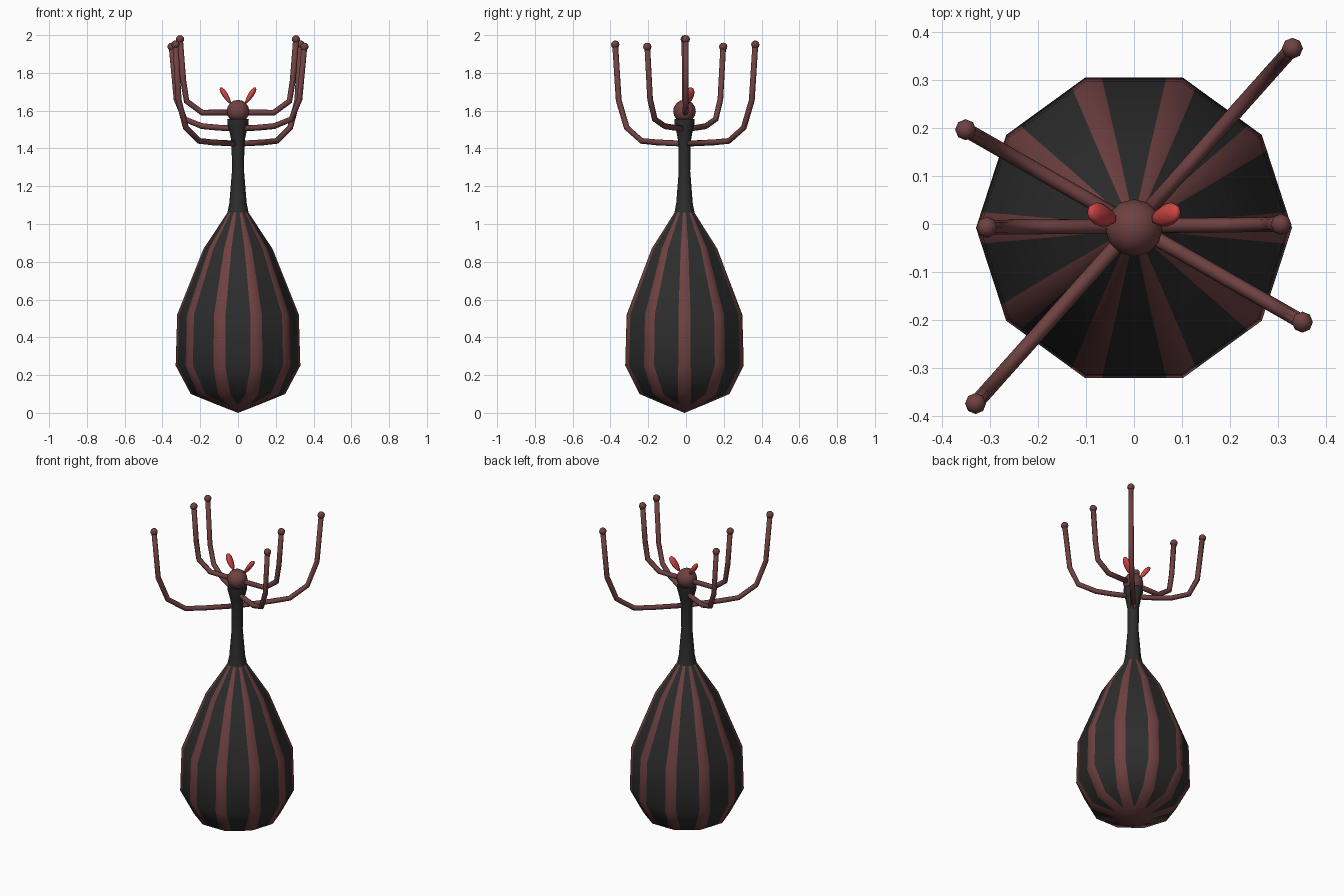
import bpy, bmesh, math
from mathutils import Vector, Matrix

if "Cube" in bpy.data.objects:
    bpy.data.objects.remove(bpy.data.objects["Cube"])

CY = -0.008      # body axis sits slightly forward of the origin
SIDES = 10


def material(name, rgb):
    m = bpy.data.materials.new(name)
    m.diffuse_color = (*rgb, 1)
    m.use_nodes = True
    m.node_tree.nodes["Principled BSDF"].inputs["Base Color"].default_value = m.diffuse_color
    return m


black = material("charcoal black", (0.026, 0.026, 0.026))
maroon = material("dull maroon", (0.16, 0.053, 0.053))
red = material("bright red", (0.62, 0.06, 0.06))


def finish(bm, name, mats, smooth=True):
    bmesh.ops.recalc_face_normals(bm, faces=bm.faces)
    me = bpy.data.meshes.new(name)
    bm.to_mesh(me)
    bm.free()
    for m in mats:
        me.materials.append(m)
    for p in me.polygons:
        p.use_smooth = smooth
    ob = bpy.data.objects.new(name, me)
    bpy.context.collection.objects.link(ob)
    return ob


def corner(i, r, z):
    a = 2 * math.pi * i / SIDES
    return Vector((r * math.cos(a), r * math.sin(a) + CY, z))


# Bulb body: each ring is (z, radius, stripe half-width as share of a side)
rings = [(0.045, 0.115, 0.46), (0.10, 0.25, 0.24), (0.25, 0.33, 0.17),
         (0.52, 0.322, 0.17), (0.87, 0.182, 0.19), (1.06, 0.056, 0.25)]
bm = bmesh.new()
loops = []
for z, r, f in rings:
    loop = []
    for i in range(SIDES):
        a, b = corner(i, r, z), corner(i + 1, r, z)
        loop += [bm.verts.new(a.lerp(b, t)) for t in (0, f, 1 - f)]
    loops.append(loop)
n = len(loops[0])
for lo, hi in zip(loops, loops[1:]):
    for k in range(n):
        face = bm.faces.new((lo[k], lo[(k + 1) % n], hi[(k + 1) % n], hi[k]))
        face.material_index = 0 if k % 3 == 1 else 1   # stripes along the corners
tip = bm.verts.new((0, CY, 0.0))
for k in range(n):
    bm.faces.new((tip, loops[0][(k + 1) % n], loops[0][k])).material_index = 1
finish(bm, "striped_bulb_body", [black, maroon])

# Neck: flares into a cup that holds the head
bm = bmesh.new()
prev = None
for z, r in [(1.06, 0.056), (1.11, 0.046), (1.28, 0.032), (1.43, 0.034),
             (1.48, 0.043), (1.53, 0.056), (1.555, 0.057)]:
    loop = [bm.verts.new(corner(i, r, z)) for i in range(SIDES)]
    if prev:
        for k in range(SIDES):
            j = (k + 1) % SIDES
            bm.faces.new((prev[k], prev[j], loop[j], loop[k]))
    prev = loop
bm.faces.new(prev)
neck = finish(bm, "neck", [black])
neck.data.polygons[-1].use_smooth = False

# Head
bm = bmesh.new()
bmesh.ops.create_uvsphere(bm, u_segments=12, v_segments=8, radius=0.06,
                          matrix=Matrix.Translation((0, CY, 1.597)))
finish(bm, "head", [maroon])

# Ears: flattened teardrops leaning outward
for s, name in ((-1, "left_ear"), (1, "right_ear")):
    bm = bmesh.new()
    bmesh.ops.create_uvsphere(bm, u_segments=8, v_segments=6, radius=1)
    for v in bm.verts:
        w = 0.85 + 0.2 * v.co.z
        v.co = Vector((v.co.x * 0.017 * w, v.co.y * 0.028 * w, v.co.z * 0.052))
    bm.transform(Matrix.Translation((s * 0.066, 0.018, 1.68))
                 @ Matrix.Rotation(s * math.radians(33), 4, 'Y')
                 @ Matrix.Rotation(math.radians(-10), 4, 'X'))
    finish(bm, name, [red])


def arm(name, direction, path, sides=8, r=0.0155):
    """Tube along a path of (distance, height) in the vertical plane of direction."""
    d = Vector((*direction, 0)).normalized()
    side = Vector((-d.y, d.x, 0))
    up = Vector((0, 0, 1))
    pts = [Vector(p) for p in path]
    bm = bmesh.new()
    prev = None
    for i, p in enumerate(pts):
        a = (p - pts[max(i - 1, 0)]).normalized()
        b = (pts[min(i + 1, len(pts) - 1)] - p).normalized()
        t = (a + b).normalized()
        nrm = up * t.x - d * t.y
        c = d * p.x + up * p.y + Vector((0, CY / 2, 0))
        loop = [bm.verts.new(c + r * (math.cos(q) * side + math.sin(q) * nrm))
                for q in (2 * math.pi * k / sides for k in range(sides))]
        if prev:
            for k in range(sides):
                j = (k + 1) % sides
                bm.faces.new((prev[k], prev[j], loop[j], loop[k]))
        else:
            bm.faces.new(loop)
        prev = loop
    bm.faces.new(prev)
    # round knob at the arm's end
    bmesh.ops.create_uvsphere(bm, u_segments=8, v_segments=6, radius=0.022,
                              matrix=Matrix.Translation(c))
    finish(bm, name, [maroon])


# Three opposite pairs of arms at rising heights
pairs = [
    ("low_arm", (0.33, 0.37),
     [(0, 1.425), (0.20, 1.432), (0.31, 1.44), (0.415, 1.51), (0.472, 1.655), (0.497, 1.95)]),
    ("middle_arm", (0.35, -0.20),
     [(0, 1.505), (0.12, 1.51), (0.22, 1.518), (0.325, 1.555), (0.375, 1.66), (0.405, 1.938)]),
    ("high_arm", (1.0, 0.01),
     [(0, 1.59), (0.19, 1.59), (0.272, 1.65), (0.29, 1.76), (0.307, 1.978)]),
]
for name, (x, y), path in pairs:
    arm(name + "_right", (x, y), path)
    arm(name + "_left", (-x, -y), path)
